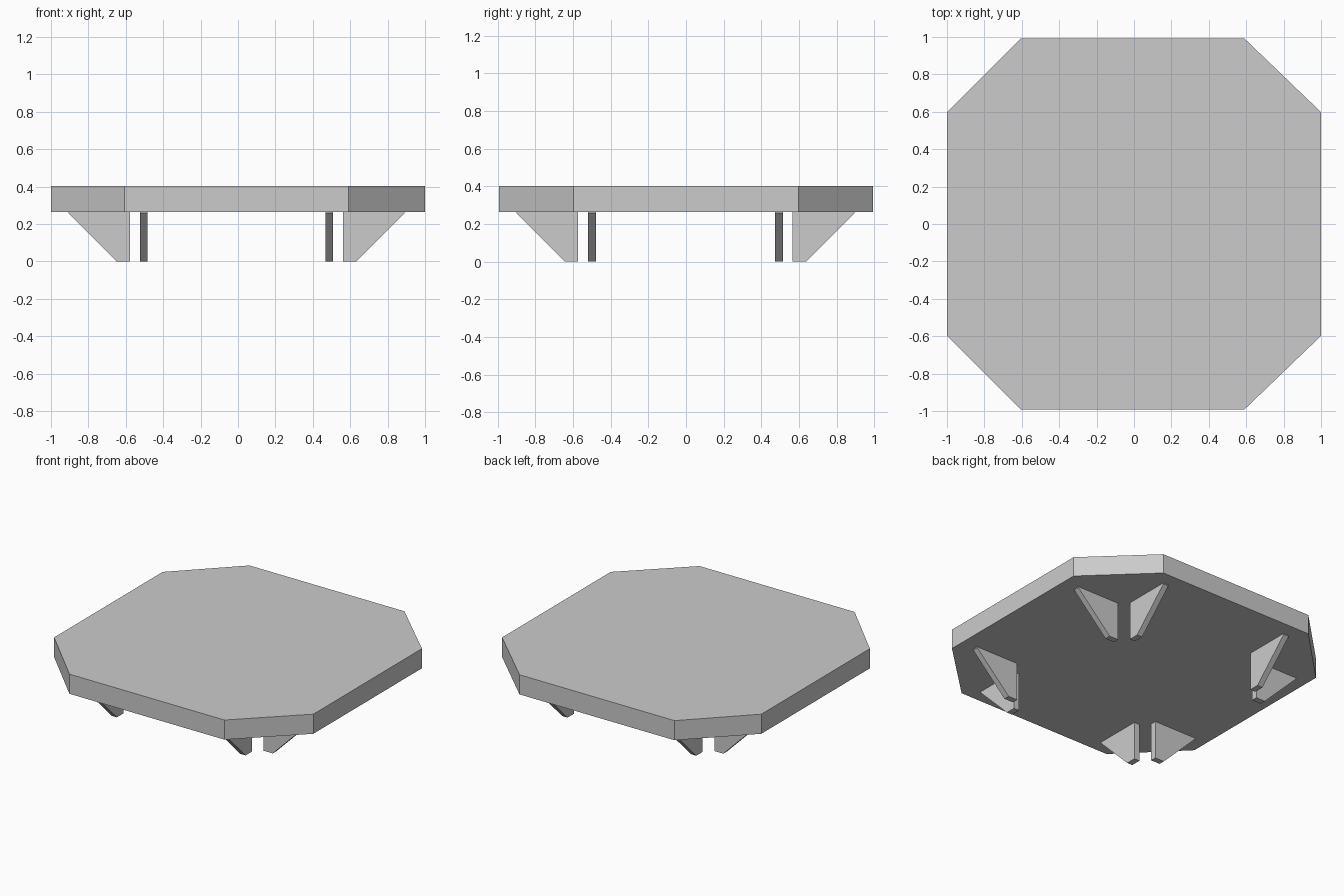
import bpy
import bmesh

cube = bpy.data.objects.get("Cube")
if cube:
    bpy.data.objects.remove(cube, do_unlink=True)

grey = bpy.data.materials.new("light_grey")
grey.use_nodes = True
COLOUR = (0.6, 0.6, 0.6, 1)
grey.diffuse_color = COLOUR
grey.node_tree.nodes["Principled BSDF"].inputs["Base Color"].default_value = COLOUR

PLATE_BOTTOM, PLATE_TOP = 0.265, 0.402
CX, CY = -0.008, -0.003     # the legs and long edges sit slightly off centre


def extrude(name, outline, direction):
    """Solid made by sweeping a closed outline along a direction."""
    bm = bmesh.new()
    face = bm.faces.new([bm.verts.new(p) for p in outline])
    swept = bmesh.ops.extrude_face_region(bm, geom=[face])["geom"]
    verts = [g for g in swept if isinstance(g, bmesh.types.BMVert)]
    bmesh.ops.translate(bm, verts=verts, vec=direction)
    bmesh.ops.recalc_face_normals(bm, faces=bm.faces)
    mesh = bpy.data.meshes.new(name)
    bm.to_mesh(mesh)
    bm.free()
    mesh.materials.append(grey)
    obj = bpy.data.objects.new(name, mesh)
    bpy.context.collection.objects.link(obj)
    return obj


# Octagonal table top
HX, HY, EX, EY = 1.0, 0.992, 0.598, 0.598
octagon = [(CX + EX, -HY), (HX, -EY), (HX, EY), (CX + EX, HY),
           (CX - EX, HY), (-HX, EY), (-HX, -EY), (CX - EX, -HY)]
extrude("table_top", [(x, y, PLATE_BOTTOM) for x, y in octagon],
        (0, 0, PLATE_TOP - PLATE_BOTTOM))

# Two tapered fins under each corner, at right angles to each other
profile = [(0.57, 0), (0.64, 0), (0.898, 0.258),
           (0.898, PLATE_BOTTOM), (0.57, PLATE_BOTTOM)]
INNER, THICK = 0.476, 0.041
for sx, side in ((1, "left"), (-1, "right")):
    for sy, end in ((1, "back"), (-1, "front")):
        extrude(f"{end}_{side}_side_fin",
                [(CX + sx * u, CY + sy * INNER, z) for u, z in profile],
                (0, sy * THICK, 0))
        extrude(f"{end}_{side}_end_fin",
                [(CX + sx * INNER, CY + sy * u, z) for u, z in profile],
                (sx * THICK, 0, 0))
